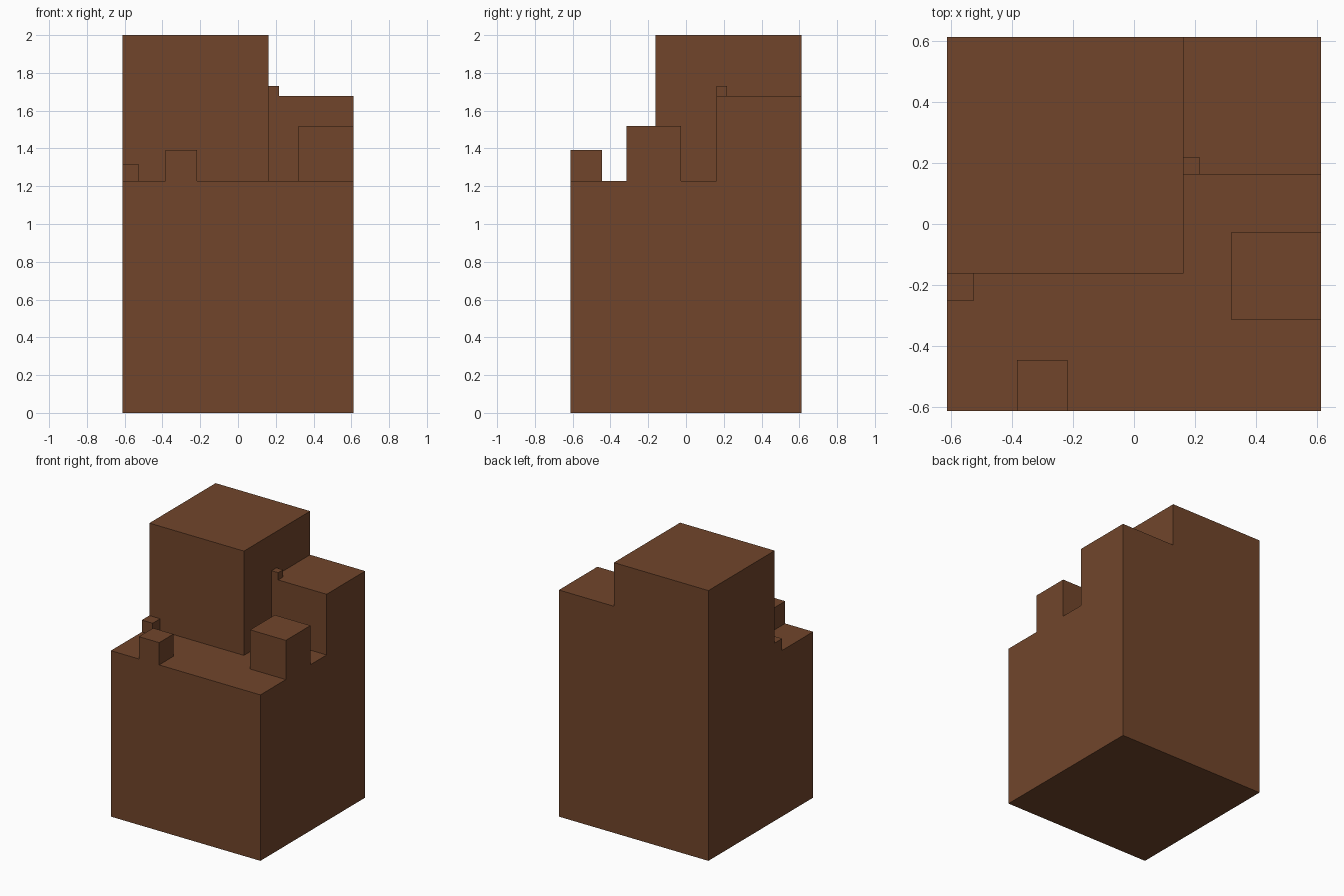
import bpy
import bmesh

cube = bpy.data.objects.get("Cube")
if cube:
    bpy.data.objects.remove(cube, do_unlink=True)

# One flat brown for the whole model
brown = bpy.data.materials.new("brown")
brown.use_nodes = True
color = (0.165, 0.06, 0.024, 1)
brown.diffuse_color = color
brown.node_tree.nodes["Principled BSDF"].inputs["Base Color"].default_value = color


def box(name, x, y, z, open_bottom=True):
    """Box spanning the given (low, high) ranges; stacked boxes have no hidden underside."""
    bm = bmesh.new()
    bmesh.ops.create_cube(bm, size=1)
    for v in bm.verts:
        v.co = [r[0] if c < 0 else r[1] for c, r in zip(v.co, (x, y, z))]
    bm.normal_update()
    if open_bottom:
        under = [f for f in bm.faces if f.normal.z < -0.5]
        bmesh.ops.delete(bm, geom=under, context="FACES_ONLY")
    mesh = bpy.data.meshes.new(name)
    bm.to_mesh(mesh)
    bm.free()
    mesh.materials.append(brown)
    obj = bpy.data.objects.new(name, mesh)
    bpy.context.collection.objects.link(obj)


H = 0.612       # half width of the footprint
DECK = 1.228    # top of the base
STEP = 1.677    # top of the back left block
INNER = 0.162   # inner faces of the tower and the block

# Main body
box("base", (-H, H), (-H, H), (0, DECK), open_bottom=False)

# Large volumes at the back
box("tower", (-H, INNER), (-INNER, H), (DECK, 2))
box("back_left_block", (INNER, H), (INNER, H), (DECK, STEP))

# Small volumes on the deck and on the block
box("left_block", (0.32, H), (-0.315, -0.027), (DECK, 1.518))
box("front_block", (-0.383, -0.217), (-H, -0.446), (DECK, 1.393))
box("right_nub", (-H, -0.524), (-0.25, -INNER), (DECK, 1.316))
box("top_nub", (INNER, 0.216), (INNER, 0.218), (STEP, 1.731))
